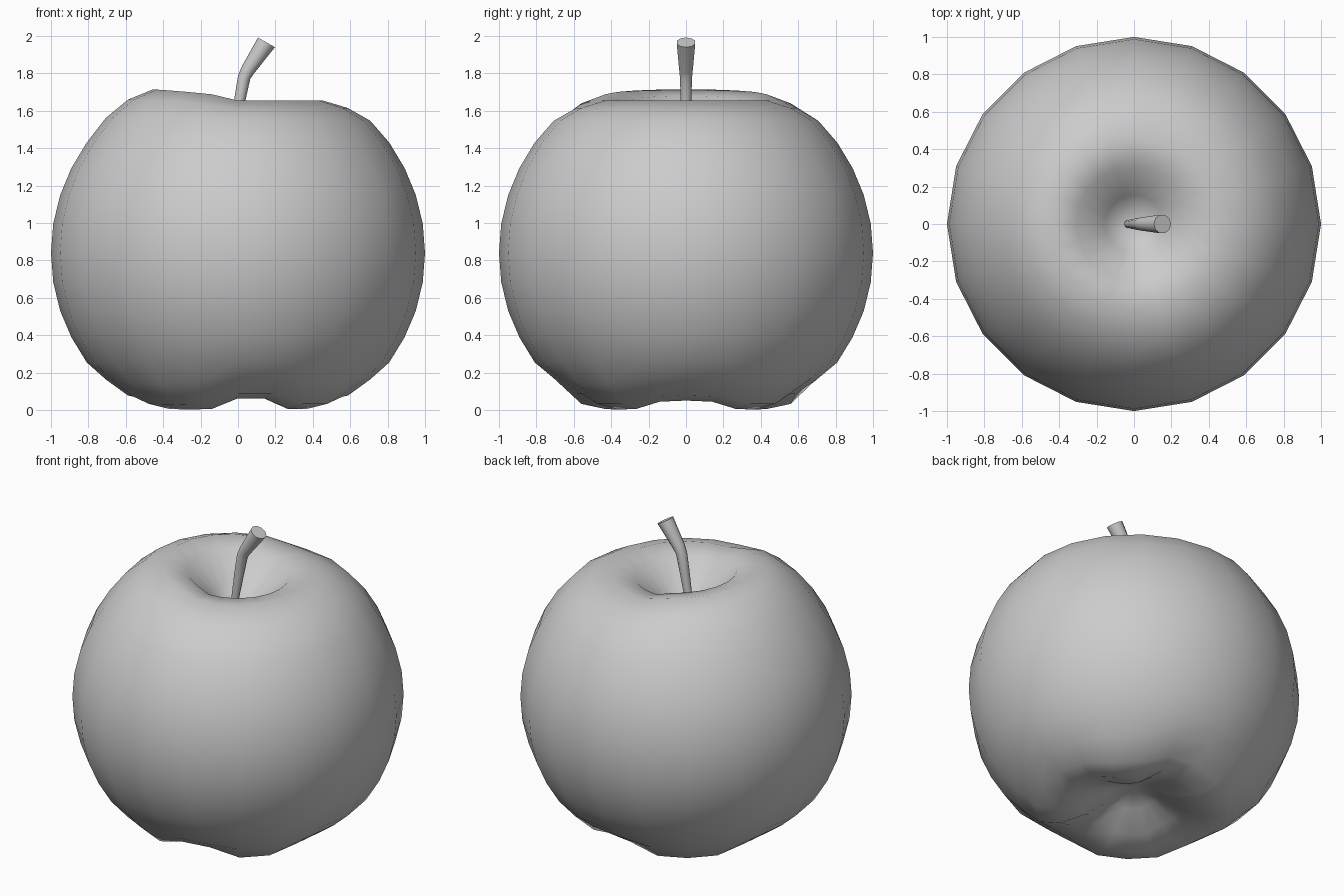
import bpy, bmesh, math
from mathutils import Vector

if "Cube" in bpy.data.objects:
    bpy.data.objects.remove(bpy.data.objects["Cube"])

SEG = 20


def make_object(name, bm):
    bmesh.ops.recalc_face_normals(bm, faces=bm.faces)
    mesh = bpy.data.meshes.new(name)
    bm.to_mesh(mesh)
    bm.free()
    ob = bpy.data.objects.new(name, mesh)
    bpy.context.collection.objects.link(ob)
    for p in mesh.polygons:
        p.use_smooth = True
    return ob


def bridge(bm, a, b):
    n = len(a)
    for i in range(n):
        bm.faces.new((a[i], a[(i + 1) % n], b[(i + 1) % n], b[i]))


# Apple body rings: radius, height, lift of left side, dent between lobes
rings = [
    (.156, .13, 0, .02), (.309, .04, 0, .06), (.454, .003, 0, .06),
    (.588, .03, 0, .06), (.707, .14, 0, .03), (.809, .255, 0, 0),
    (.891, .39, 0, 0), (.951, .531, 0, 0), (.988, .684, 0, 0),
    (1.0, .84, 0, 0), (.988, .996, 0, 0), (.951, 1.149, 0, 0),
    (.891, 1.294, 0, 0), (.809, 1.43, 0, 0), (.707, 1.547, .015, 0),
    (.588, 1.615, .045, 0), (.454, 1.655, .06, 0), (.309, 1.63, .05, 0),
    (.156, 1.49, .02, 0),
]
# Dent strength by steps of 18 degrees from +x (mirrored in y), leaving four feet
dent = [.8, .7, .05, .05, 1, 1, .05, 0, .05, .7, .8]

bm = bmesh.new()
loops = []
for r, z, lift, d in rings:
    loop = []
    for k in range(SEG):
        a = math.tau * k / SEG
        h = z + lift * max(0, -math.cos(a)) ** .5 + d * dent[min(k, SEG - k)]
        loop.append(bm.verts.new((r * math.cos(a), r * math.sin(a), h)))
    loops.append(loop)
for a, b in zip(loops, loops[1:]):
    bridge(bm, a, b)
for loop, z in ((loops[0], .2), (loops[-1], 1.38)):
    pole = bm.verts.new((0, 0, z))
    for k in range(SEG):
        bm.faces.new((loop[k], loop[(k + 1) % SEG], pole))
make_object("apple_body", bm)

# Stem: tapered bent tube, wider at the cut tip (x, z, radius)
path = [(-.045, 1.34, .018), (.01, 1.66, .03), (.033, 1.78, .034),
        (.055, 1.822, .038), (.152, 1.966, .052)]
bm = bmesh.new()
loops = []
for i, (x, z, r) in enumerate(path):
    p, q = path[max(i - 1, 0)], path[min(i + 1, len(path) - 1)]
    t = Vector((q[0] - p[0], 0, q[1] - p[1])).normalized()
    if i == len(path) - 1:
        t = Vector((.5, 0, .87))
    side = Vector((t.z, 0, -t.x))
    loops.append([bm.verts.new(Vector((x, 0, z)) + side * r * math.cos(math.tau * k / 10)
                               + Vector((0, r * math.sin(math.tau * k / 10), 0)))
                  for k in range(10)])
for a, b in zip(loops, loops[1:]):
    bridge(bm, a, b)
bm.faces.new(loops[0])
bm.faces.new(loops[-1])
stem = make_object("stem", bm)
bpy.context.view_layer.objects.active = stem
stem.select_set(True)
bpy.ops.object.shade_smooth_by_angle(angle=math.radians(40))
